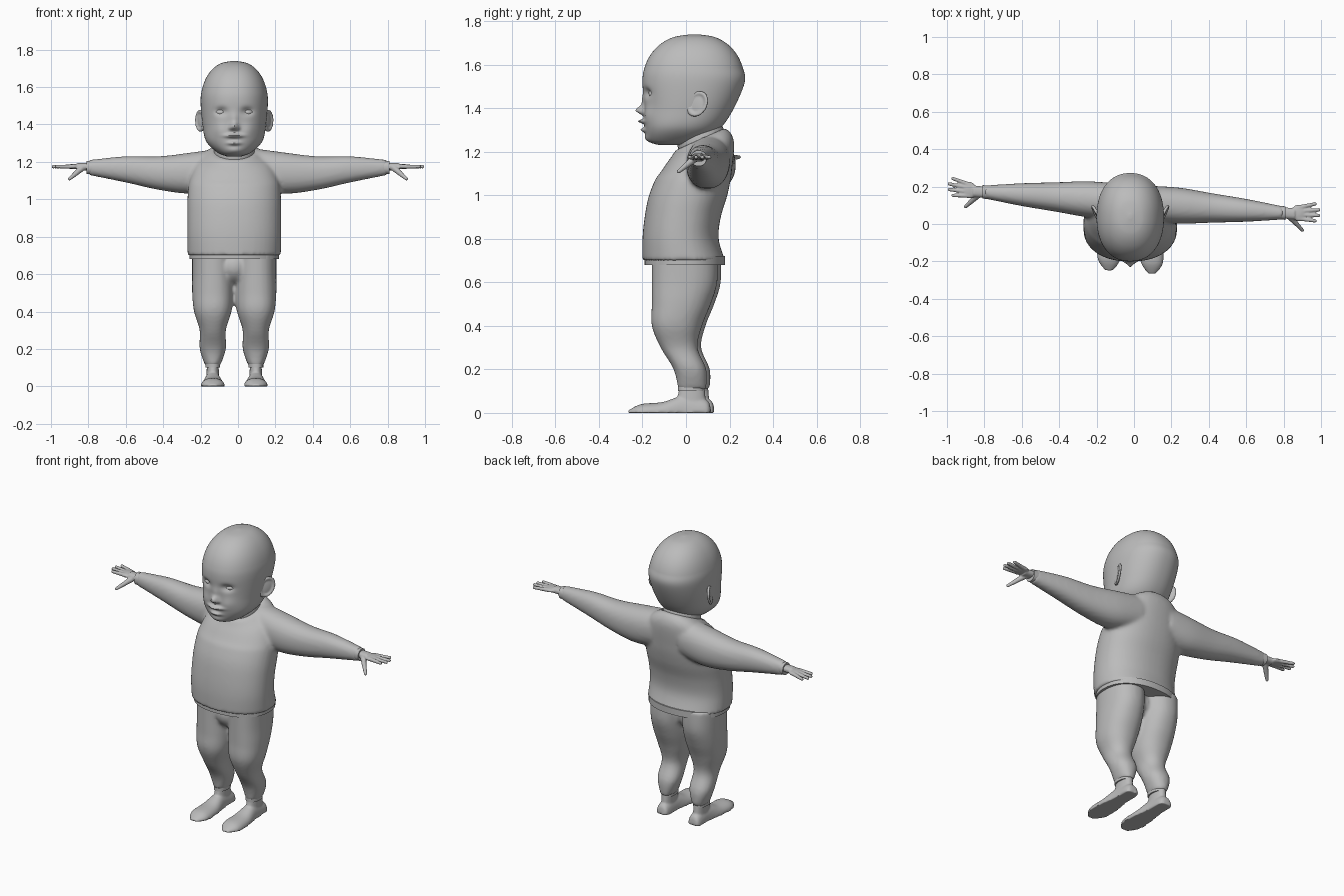
import bpy, bmesh, math
from mathutils import Vector, Matrix

if "Cube" in bpy.data.objects:
    bpy.data.objects.remove(bpy.data.objects["Cube"])

grey = bpy.data.materials.new("plain grey")
grey.use_nodes = True
grey.diffuse_color = (0.5, 0.5, 0.5, 1)
grey.node_tree.nodes["Principled BSDF"].inputs["Base Color"].default_value = grey.diffuse_color

MIDDLE = -0.02   # centre line of head, trunk and legs
YAW = 0.07       # the left side sits a little forward
SIDES = {"left": 1, "right": -1}


def spline(rings, steps):
    """Smoothly interpolated rows between the given rings."""
    rows = []
    for i in range(len(rings) - 1):
        before, start, end = rings[max(i - 1, 0)], rings[i], rings[i + 1]
        after = rings[min(i + 2, len(rings) - 1)]
        for step in range(steps):
            t = step / steps
            rows.append([q + t / 2 * (r - p + t * (2 * p - 5 * q + 4 * r - s + t * (3 * (q - r) + s - p)))
                         for p, q, r, s in zip(before, start, end, after)])
    return rows + [rings[-1]]


def loft(bm, rings, place, warp, steps=6, sides=48):
    """Skin rounded rings; place turns a ring and a unit offset into a point."""
    loops = []
    for ring in spline(rings, steps):
        loop = []
        for k in range(sides):
            angle = math.tau * k / sides
            u, v = (math.copysign(abs(f) ** 0.9, f) for f in (math.cos(angle), math.sin(angle)))
            loop.append(bm.verts.new(warp(Vector(place(ring, u, v)))))
        loops.append(loop)
    for low, high in zip(loops, loops[1:]):
        for k in range(sides):
            bm.faces.new((low[k - 1], low[k], high[k], high[k - 1]))
    bm.faces.new(loops[0])
    bm.faces.new(loops[-1])


def column(bm, rings, warp, x=0, **detail):
    """Upright loft; rings are (height, half width, front, back)."""
    def place(ring, u, v):
        z, half, front, back = ring
        return x + half * u, (front + back + (back - front) * v) / 2, z
    loft(bm, rings, place, warp, **detail)


def arm_loft(bm, rings, warp, width=1):
    """Sideways loft; rings are (distance out, height, radius)."""
    def place(ring, u, v):
        x, z, radius = ring
        return x, ARM_Y + radius * width * u, z + radius * v
    loft(bm, rings, place, warp)


def ball(bm, centre, radii, warp):
    matrix = Matrix.Translation(centre) @ Matrix.Diagonal((*radii, 1))
    made = bmesh.ops.create_uvsphere(bm, u_segments=24, v_segments=16, radius=1, matrix=matrix)
    for vert in made["verts"]:
        vert.co = warp(vert.co)


def chain(bm, start, end, first, last, warp):
    """Tapering rounded digit made of overlapping balls."""
    count = 9
    for i in range(count + 1):
        t = i / count
        ball(bm, Vector(start).lerp(Vector(end), t), [first + (last - first) * t] * 3, warp)


def finish(bm, name, voxel=0):
    """Make the object; a voxel size fuses overlapping pieces into one skin."""
    bmesh.ops.recalc_face_normals(bm, faces=bm.faces)
    mesh = bpy.data.meshes.new(name)
    bm.to_mesh(mesh)
    bm.free()
    mesh.materials.append(grey)
    mesh.polygons.foreach_set("use_smooth", [True] * len(mesh.polygons))
    mesh.set_sharp_from_angle(angle=math.radians(50))
    part = bpy.data.objects.new(name, mesh)
    bpy.context.collection.objects.link(part)
    if voxel:
        fuse = part.modifiers.new("fuse", "REMESH")
        fuse.mode, fuse.voxel_size, fuse.use_smooth_shade = "VOXEL", voxel, True
        soften = part.modifiers.new("soften", "SMOOTH")
        soften.factor, soften.iterations = 0.5, 5


def centred(point):
    return point + Vector((MIDDLE, 0, 0))


def sided(side, middle):
    """Mirror a left-hand shape to either side and apply the body yaw."""
    def warp(point):
        x = middle + side * point.x
        return Vector((x, point.y - YAW * x, point.z))
    return warp


# Head: one loft with a domed crown, its face pushed in and out
FACE = [  # x, z, width, height, push along y
    (0, 1.39, 0.02, 0.02, -0.04),    # nose
    (0, 1.43, 0.02, 0.03, -0.01),    # bridge
    (0.02, 1.38, 0.01, 0.01, -0.01), # nostrils
    (0.07, 1.47, 0.03, 0.02, 0.02),  # eye sockets
    (0.08, 1.37, 0.04, 0.04, -0.01), # cheeks
    (0, 1.34, 0.04, 0.01, -0.03),    # upper lip
    (0, 1.3, 0.03, 0.01, -0.02),     # lower lip
    (0, 1.26, 0.04, 0.02, -0.01),    # chin
]


def sculpt_face(point):
    push = 0
    if point.y < -0.03:
        for x, z, width, height, depth in FACE:
            across, up = (abs(point.x) - x) / width, (point.z - z) / height
            push += depth * math.exp(-across ** 2 - up ** 2)
    return centred(point + Vector((0, push, 0)))


skull = [(1.23, 0.04, -0.12, 0.03), (1.25, 0.09, -0.17, 0.08), (1.31, 0.15, -0.19, 0.16),
         (1.4, 0.17, -0.19, 0.22), (1.52, 0.18, -0.2, 0.27)]
for i in range(5):
    rise = math.radians(17.6 * (i + 1))
    shrink = math.cos(rise) ** 0.85
    skull.append((1.52 + 0.22 * math.sin(rise), 0.18 * shrink, 0.04 - 0.24 * shrink, 0.04 + 0.23 * shrink))
bm = bmesh.new()
column(bm, skull, sculpt_face, steps=18, sides=140)
finish(bm, "head")

# Neck
bm = bmesh.new()
ball(bm, (0, 0.07, 1.25), (0.11, 0.11, 0.15), centred)
finish(bm, "neck")

for label, side in SIDES.items():
    # Eyeball with an upper lid
    eye = Vector((0.07, -0.14, 1.465))
    size = Vector((0.03, 0.03, 0.02))
    mirrored = lambda p: centred(Vector((side * p.x, p.y, p.z)))
    bm = bmesh.new()
    ball(bm, eye, size, mirrored)
    finish(bm, label + "_eye")
    bm = bmesh.new()
    ball(bm, eye, size * 1.12, mirrored)
    bmesh.ops.delete(bm, geom=[v for v in bm.verts if v.co.z < eye.z], context="VERTS")
    finish(bm, label + "_eyelid")

    # Ear: curled rim around a thin bowl, flared out at the back
    flared = lambda p: centred(Vector((side * (p.x + p.y / 2), p.y + (p.z - eye.z) / 5, p.z)))
    centre = Vector((0.145, 0.06, 1.42))
    bm = bmesh.new()
    ball(bm, centre, (0.01, 0.04, 0.05), flared)
    turns = 32
    for i in range(turns):
        angle = math.tau * i / turns
        ball(bm, centre + Vector((0.005, 0.04 * math.cos(angle), 0.05 * math.sin(angle))), [0.01] * 3, flared)
    finish(bm, label + "_ear", 0.005)

# Shirt: trunk and sleeves fused together, neckline lower at the front
ARM_Y = 0.115


def neckline(point):
    blend = min(max((point.z - 1.08) / 0.16, 0), 1)
    return centred(point + Vector((0, 0, 0.45 * blend * (point.y - 0.07))))


bm = bmesh.new()
column(bm, [(0.7, 0.25, -0.2, 0.18), (0.8, 0.25, -0.2, 0.15), (0.9, 0.25, -0.19, 0.16),
            (1, 0.25, -0.17, 0.19), (1.1, 0.24, -0.13, 0.21), (1.2, 0.2, -0.09, 0.22),
            (1.26, 0.12, -0.05, 0.18)], neckline)
for side in SIDES.values():
    arm_loft(bm, [(0.1, 1.16, 0.11), (0.25, 1.14, 0.11), (0.42, 1.14, 0.09),
                  (0.6, 1.16, 0.07), (0.8, 1.17, 0.04)], sided(side, 0), 0.87)
finish(bm, "shirt", 0.011)

# Shirt hem band
bm = bmesh.new()
column(bm, [(z, 0.24, -0.19, 0.18) for z in (0.68, 0.72)], centred)
finish(bm, "shirt_hem")

# Trousers: hips and both legs fused together
LEG_X = 0.115
bm = bmesh.new()
ball(bm, (0, -0.02, 0.64), (0.1, 0.12, 0.1), centred)
for side in SIDES.values():
    column(bm, [(0.72, 0.11, -0.15, 0.15), (0.6, 0.11, -0.15, 0.15), (0.5, 0.11, -0.15, 0.12),
                (0.4, 0.1, -0.15, 0.08), (0.3, 0.07, -0.11, 0.06), (0.2, 0.07, -0.05, 0.1),
                (0.11, 0.04, -0.03, 0.1)], sided(side, MIDDLE), LEG_X)
finish(bm, "trousers", 0.011)

for label, side in SIDES.items():
    leg, arm = sided(side, MIDDLE), sided(side, 0)

    # Trouser cuff
    bm = bmesh.new()
    column(bm, [(z, 0.04, -0.03, 0.09) for z in (0.1, 0.12)], leg, LEG_X)
    finish(bm, label + "_trouser_cuff")

    # Foot: rounded top on a flat sole, with an ankle rising into the cuff
    bm = bmesh.new()
    loft(bm, [(-0.26, 0.02, 0.01), (-0.2, 0.06, 0.04), (-0.1, 0.06, 0.05),
              (0, 0.045, 0.08), (0.1, 0.04, 0.06), (0.12, 0.02, 0.02)],
         lambda ring, u, v: (LEG_X + ring[1] * u, ring[0], max(ring[2] * v, 0)), leg)
    column(bm, [(0.03, 0.035, -0.04, 0.1), (0.14, 0.03, -0.02, 0.09)], leg, LEG_X)
    finish(bm, label + "_foot", 0.006)

    # Sleeve cuff
    bm = bmesh.new()
    arm_loft(bm, [(x, 1.17, 0.036) for x in (0.77, 0.81)], arm)
    finish(bm, label + "_sleeve_cuff")

    # Hand: wrist, palm, four spread fingers and a lowered thumb
    bm = bmesh.new()
    arm_loft(bm, [(x, 1.175, 0.02) for x in (0.76, 0.86)], arm, 1.5)
    ball(bm, (0.88, 0.12, 1.175), (0.04, 0.045, 0.014), arm)
    for i in range(4):
        spread = i - 1.5
        tip = (0.99 - spread ** 2 / 100, 0.13 + 0.03 * spread, 1.175)
        chain(bm, (0.88, 0.12 + 0.02 * spread, 1.175), tip, 0.012, 0.01, arm)
    chain(bm, (0.83, 0.1, 1.17), (0.9, 0.03, 1.11), 0.018, 0.01, arm)
    finish(bm, label + "_hand", 0.0045)
